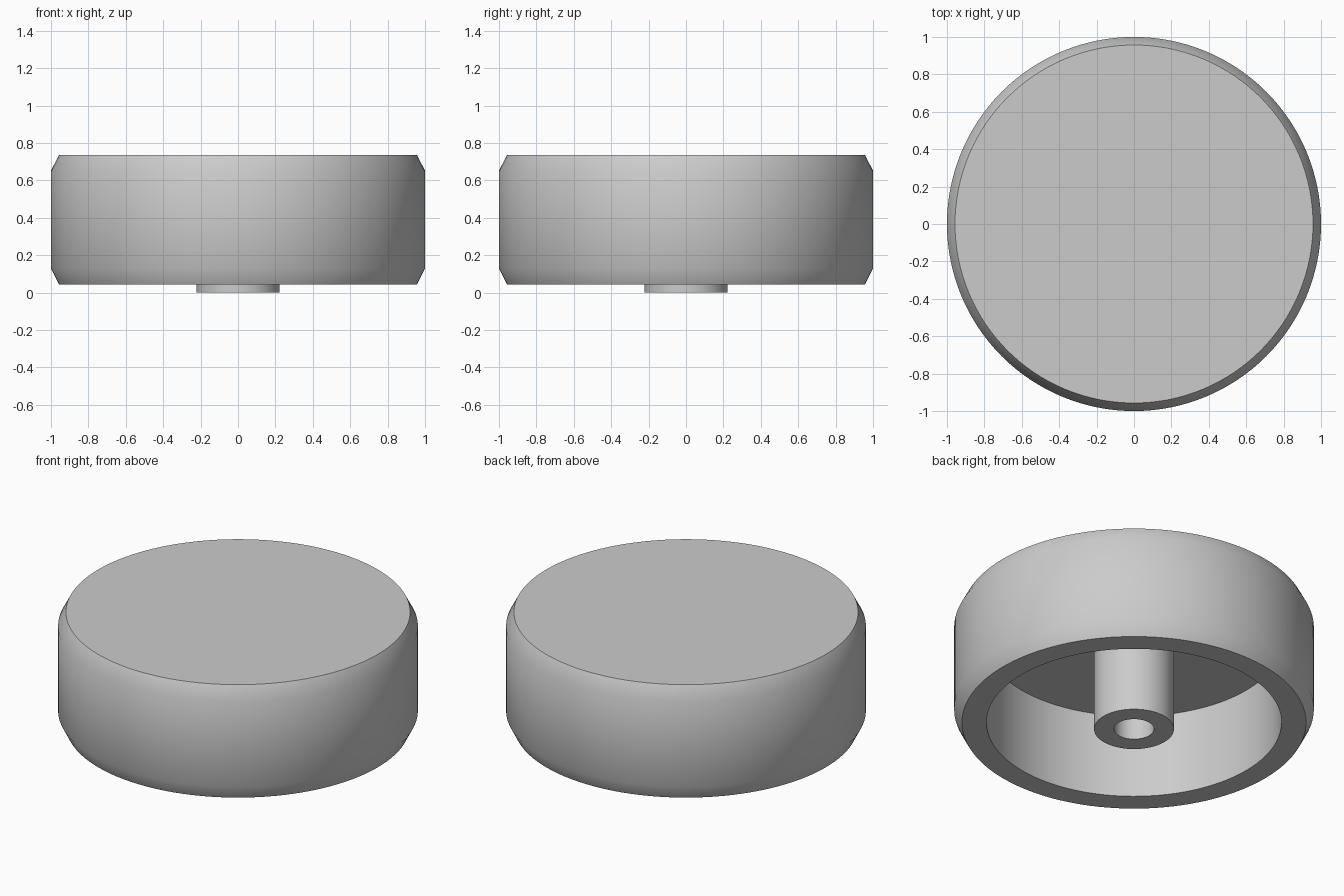
import bpy, bmesh, math
from mathutils import Matrix, Vector

if "Cube" in bpy.data.objects:
    bpy.data.objects.remove(bpy.data.objects["Cube"])

SEGMENTS = 128


def make_material(name, colour):
    mat = bpy.data.materials.new(name)
    mat.use_nodes = True
    mat.diffuse_color = colour
    mat.node_tree.nodes["Principled BSDF"].inputs["Base Color"].default_value = colour
    return mat


def lathe(name, profile, mat):
    """Revolve an (r, z) profile about z, capping an end that stops short of the axis."""
    bm = bmesh.new()
    rings = []
    for r, z in profile:
        ring = bmesh.ops.create_circle(bm, segments=SEGMENTS, radius=r,
                                       matrix=Matrix.Translation((0, 0, z)))["verts"]
        rings.append(ring)
    for low, high in zip(rings, rings[1:]):
        for i in range(SEGMENTS):
            j = (i + 1) % SEGMENTS
            bm.faces.new((low[i], low[j], high[j], high[i]))
    for ring in (rings[0], rings[-1]):
        bm.faces.new(ring)
    bmesh.ops.recalc_face_normals(bm, faces=bm.faces)
    mesh = bpy.data.meshes.new(name)
    bm.to_mesh(mesh)
    bm.free()
    mesh.materials.append(mat)
    obj = bpy.data.objects.new(name, mesh)
    bpy.context.collection.objects.link(obj)
    bpy.ops.object.select_all(action="DESELECT")
    obj.select_set(True)
    bpy.context.view_layer.objects.active = obj
    bpy.ops.object.shade_smooth_by_angle(angle=math.radians(40))
    return obj


grey = make_material("light grey", (0.6, 0.6, 0.6, 1))

# Heights and radii of the wheel
top, rim, ceiling = 0.735, 0.042, 0.556
hub_r, bore_r, cavity_r, face_r = 0.222, 0.111, 0.82, 0.957

# Chamfered wheel, hollow underneath, with a bored hub standing in the cavity
lathe("wheel_with_hub", [
    (face_r, top), (1, 0.652), (1, 0.128), (face_r, rim),   # outer tread
    (cavity_r, rim), (cavity_r, ceiling),                   # hollow underside
    (hub_r, ceiling), (hub_r, 0), (bore_r, 0),              # hub
    (bore_r, ceiling),                                      # axle bore
], grey)
